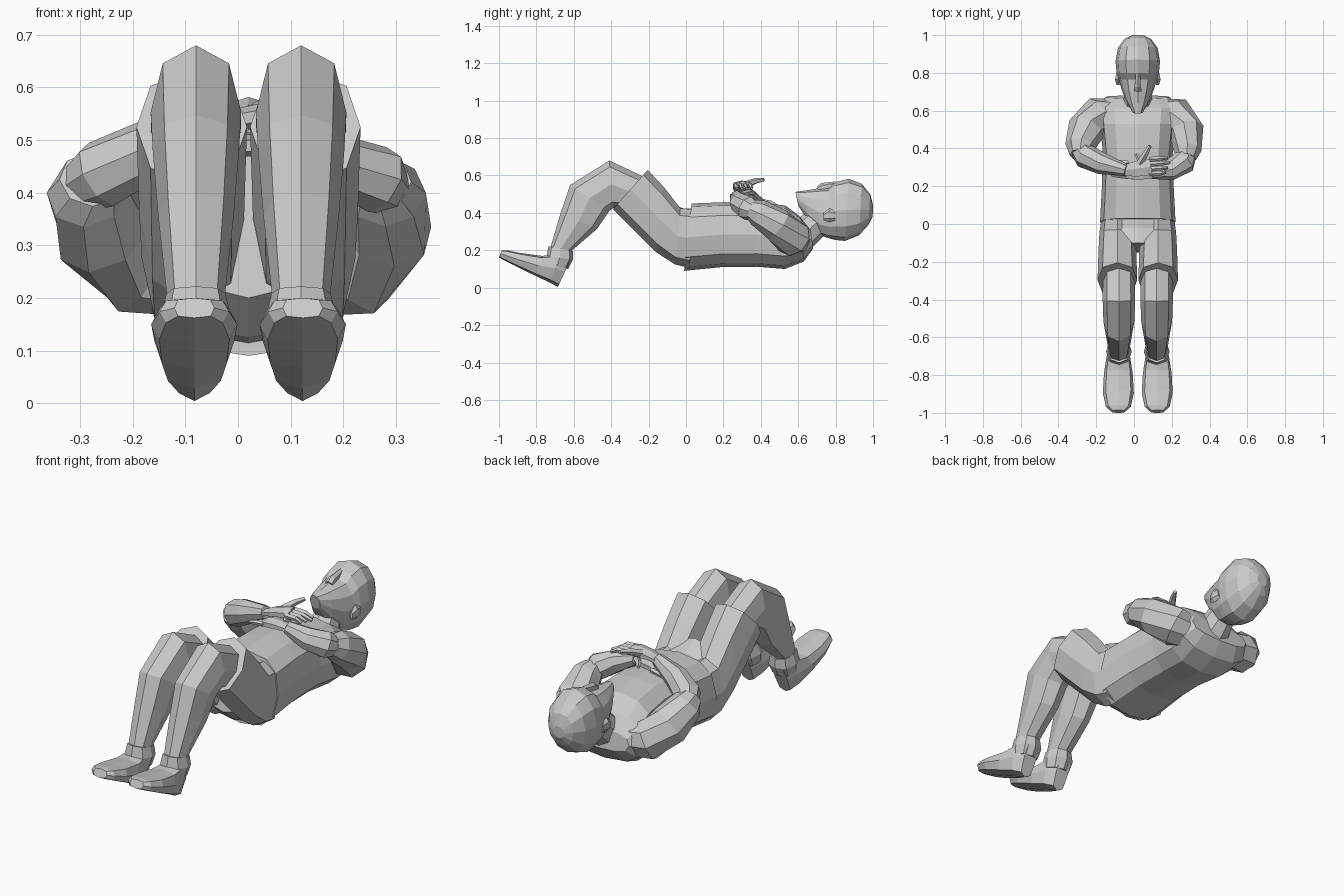
import bpy, bmesh, math
from mathutils import Vector

CX = 0.02  # body midline


def spow(v, e):
    return math.copysign(abs(v) ** e, v)


def loft(name, rings, n=8, e=1.0):
    """Skin rings given as (centre, side axis, up axis), capped at both ends."""
    bm = bmesh.new()
    loops = []
    for c, u, v in rings:
        loop = []
        for i in range(n):
            a = 2 * math.pi * i / n
            loop.append(bm.verts.new(c + u * spow(math.sin(a), e) + v * spow(math.cos(a), e)))
        loops.append(loop)
    for a, b in zip(loops, loops[1:]):
        for i in range(n):
            j = (i + 1) % n
            bm.faces.new((a[i], a[j], b[j], b[i]))
    bm.faces.new(loops[0])
    bm.faces.new(loops[-1])
    bmesh.ops.recalc_face_normals(bm, faces=bm.faces)
    me = bpy.data.meshes.new(name)
    bm.to_mesh(me)
    bm.free()
    ob = bpy.data.objects.new(name, me)
    bpy.context.collection.objects.link(ob)
    return ob


def side_loft(name, cx, secs, n=8, e=1.0):
    """Sections from the side view: top y, top z, bottom y, bottom z, half width."""
    rings = []
    for ty, tz, by, bz, hw in secs:
        t, b = Vector((cx, ty, tz)), Vector((cx, by, bz))
        rings.append(((t + b) / 2, Vector((hw, 0, 0)), (t - b) / 2))
    return loft(name, rings, n, e)


def tube(name, pts, n=8, flat=1.0):
    """Tube through (x, y, z, radius) points; flat squashes it vertically."""
    P = [Vector(p[:3]) for p in pts]
    rings = []
    for i, p in enumerate(pts):
        d = (P[min(i + 1, len(P) - 1)] - P[max(i - 1, 0)]).normalized()
        u = d.cross(Vector((0, 0, 1))).normalized()
        v = u.cross(d)
        rings.append((P[i], u * p[3], v * p[3] * flat))
    return loft(name, rings, n)


# Shirt body and pelvis
side_loft("shirt", CX, [
    (.03, .45, -.01, .09, .20), (.20, .457, .19, .11, .19), (.38, .455, .38, .112, .185),
    (.53, .44, .53, .10, .20), (.61, .38, .63, .14, .21), (.665, .31, .68, .21, .17)], 12, .75)
side_loft("pelvis", CX, [
    (.06, .42, .04, .105, .185), (-.02, .425, -.06, .125, .185), (-.10, .47, -.15, .20, .12)], 10, .75)

# Neck and head
side_loft("neck", CX, [
    (.60, .37, .66, .20, .085), (.66, .42, .73, .27, .065), (.73, .46, .79, .32, .065)], 8)
side_loft("head", CX, [
    (.585, .512, .60, .44, .028), (.64, .52, .655, .355, .06), (.70, .53, .72, .28, .085),
    (.765, .535, .77, .262, .102), (.80, .565, .80, .255, .112), (.87, .582, .85, .25, .118),
    (.94, .555, .925, .28, .105), (.985, .50, .975, .335, .07), (1.0, .44, .998, .38, .03)], 12, .9)
side_loft("nose", CX, [
    (.70, .54, .71, .51, .022), (.725, .56, .73, .51, .02), (.80, .568, .79, .53, .012)], 6)
for s in (-1, 1):
    side_loft("ear", CX + s * .105, [
        (.735, .40, .735, .36, .008), (.765, .425, .765, .35, .018), (.80, .41, .80, .36, .01)], 6)

# Legs: shorts, bare leg, cuff and shoe on each side
for s in (-1, 1):
    x = CX + s * .10
    side_loft("shorts_leg", CX + s * .108, [
        (.03, .42, .02, .105, .085), (-.03, .425, -.06, .125, .095),
        (-.12, .54, -.16, .19, .10), (-.205, .63, -.39, .42, .105)], 8, .85)
    side_loft("bare_leg", x, [
        (-.22, .59, -.36, .43, .085), (-.41, .68, -.39, .425, .086), (-.62, .548, -.41, .41, .082),
        (-.67, .40, -.475, .315, .072), (-.725, .215, -.62, .19, .055)], 8, .9)
    side_loft("ankle_cuff", x, [
        (-.735, .222, -.605, .195, .056), (-.745, .17, -.605, .15, .068), (-.75, .13, -.63, .10, .06)], 8, .85)
    side_loft("shoe", x + s * .003, [
        (-.61, .165, -.685, .004, .036), (-.67, .18, -.73, .028, .062), (-.77, .17, -.81, .066, .076),
        (-.88, .185, -.91, .115, .082), (-.96, .20, -.975, .148, .066), (-.985, .20, -1.0, .162, .038)],
        8, .6)

# Sleeves and forearms folded over the chest
tube("left_sleeve", [
    (-.10, .58, .25, .085), (-.19, .575, .265, .10), (-.255, .50, .33, .10), (-.285, .41, .40, .08),
    (-.28, .37, .425, .06)])
tube("left_forearm", [
    (-.295, .40, .41, .05), (-.26, .36, .435, .066), (-.17, .32, .48, .058), (-.04, .285, .525, .032)])
tube("right_sleeve", [
    (.14, .58, .25, .085), (.22, .575, .26, .10), (.28, .49, .335, .092), (.282, .39, .40, .075),
    (.275, .35, .42, .055)])
tube("right_forearm", [
    (.29, .38, .40, .045), (.265, .33, .425, .066), (.19, .285, .455, .055), (.09, .27, .49, .032)])

# Hands
tube("left_palm", [
    (-.06, .285, .52, .03), (.0, .29, .54, .045), (.06, .30, .55, .052), (.09, .305, .55, .045)], 6, .45)
for i in range(4):
    y = .265 + i * .026
    tube("left_finger", [
        (.08, y, .55, .013), (.14, y + .003, .548, .013), (.19 - .012 * abs(i - 2), y + .008, .53, .008)], 5)
tube("left_thumb", [(.03, .32, .55, .02), (.06, .37, .57, .016), (.085, .415, .578, .01)], 5)
tube("right_palm", [
    (.11, .27, .485, .03), (.05, .275, .49, .045), (-.01, .28, .488, .05), (-.04, .285, .48, .04)], 6, .45)
for i in range(4):
    y = .25 + i * .024
    tube("right_finger", [(-.03, y, .482, .013), (-.08, y + .005, .475, .012), (-.12, y + .01, .465, .007)], 5)
tube("right_thumb", [(.07, .30, .50, .018), (.03, .34, .51, .015), (.01, .37, .505, .009)], 5)
